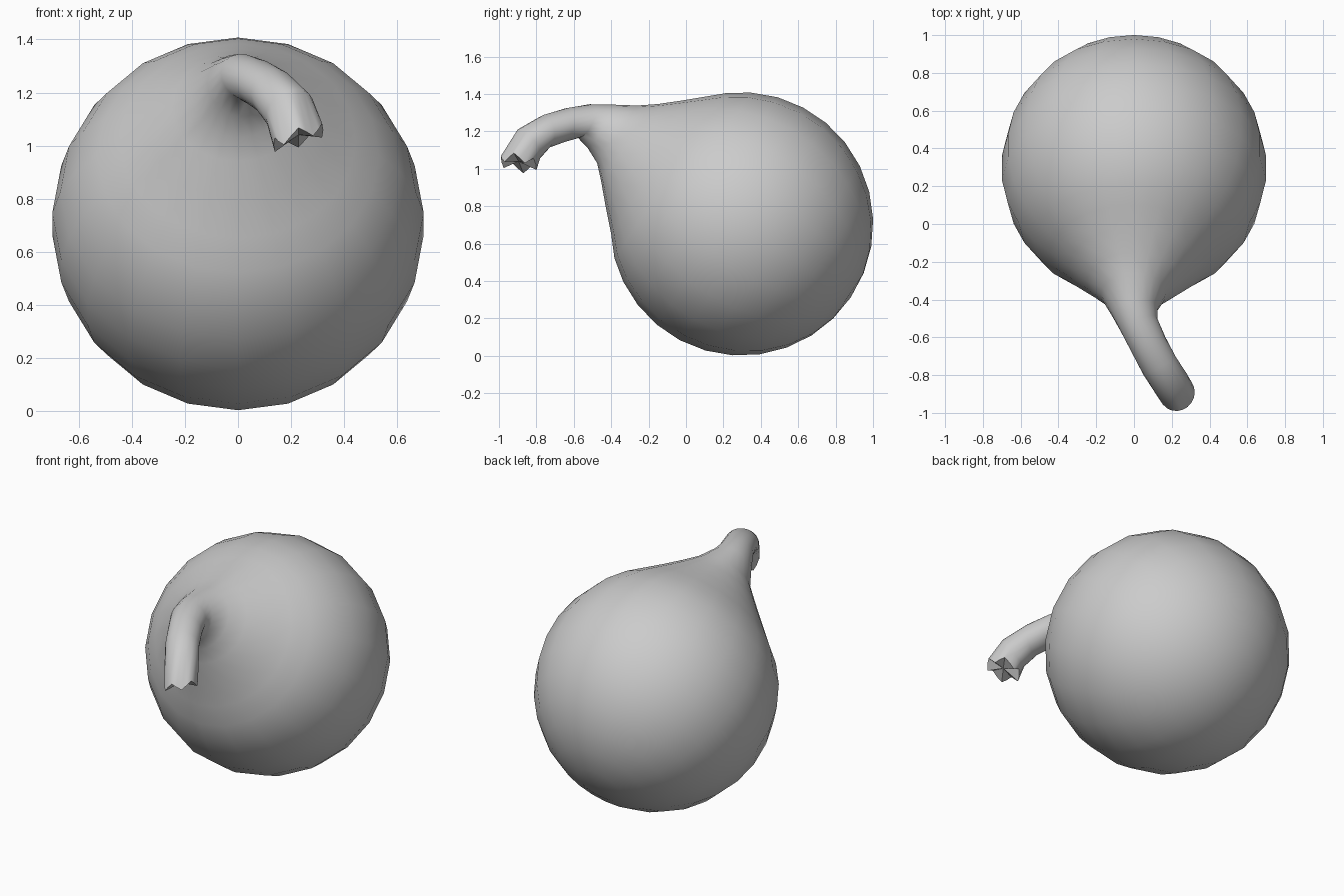
import bpy, bmesh, math
from mathutils import Vector

if "Cube" in bpy.data.objects:
    bpy.data.objects.remove(bpy.data.objects["Cube"])

N = 20
R = 0.704
C = Vector((0, 0.297, 0.705))
A = Vector((0, -0.83, 0.558)).normalized()   # body axis towards the neck
P = Vector((0, A.z, -A.y))                   # "up" across the axis

# ring = (centre, half vector to the upper edge, half width)
rings = []
for deg in (168, 156, 144, 132, 120, 108, 96, 84, 72, 60, 49):
    a = math.radians(deg)
    rings.append((C + A * R * math.cos(a), P * R * math.sin(a), R * math.sin(a)))

# neck and stem: x, upper edge (y, z), lower edge (y, z), half width
for x, ty, tz, by, bz, w in (
        (0, 0.10, 1.385, -0.40, 0.65, 0.445),
        (0, -0.02, 1.365, -0.43, 0.80, 0.345),
        (0, -0.15, 1.346, -0.455, 0.94, 0.25),
        (0, -0.26, 1.338, -0.475, 1.03, 0.175),
        (0.005, -0.40, 1.343, -0.525, 1.11, 0.122),
        (0.03, -0.50, 1.344, -0.58, 1.168, 0.103),
        (0.08, -0.63, 1.325, -0.66, 1.142, 0.098),
        (0.135, -0.76, 1.288, -0.74, 1.11, 0.098),
        (0.195, -0.90, 1.21, -0.785, 1.05, 0.098),
        (0.228, -0.99, 1.045, -0.80, 1.015, 0.098)):
    top, bot = Vector((x, ty, tz)), Vector((x, by, bz))
    rings.append(((top + bot) / 2, (top - bot) / 2, w))

bm = bmesh.new()
loops = []
for i, (c, p, w) in enumerate(rings):
    t = (rings[min(i + 1, len(rings) - 1)][0] - rings[max(i - 1, 0)][0]).normalized()
    side = p.cross(t).normalized() * w
    loop = []
    for k in range(N):
        a = 2 * math.pi * k / N
        v = c + p * math.cos(a) + side * math.sin(a)
        if i == len(rings) - 1:              # scalloped cut end of the stem
            v.z += 0.022 * math.cos(5 * a)
        loop.append(bm.verts.new(v))
    loops.append(loop)

for r0, r1 in zip(loops, loops[1:]):
    for k in range(N):
        bm.faces.new((r0[k], r0[(k + 1) % N], r1[(k + 1) % N], r1[k]))

# close the rounded back and the stem end
for loop, point in ((loops[0], C - A * R),
                    (loops[-1], rings[-1][0] + Vector((0, 0, 0.01)))):
    tip = bm.verts.new(point)
    for k in range(N):
        bm.faces.new((loop[k], loop[(k + 1) % N], tip))
bmesh.ops.recalc_face_normals(bm, faces=bm.faces)

mesh = bpy.data.meshes.new("gourd")
bm.to_mesh(mesh)
bm.free()
gourd = bpy.data.objects.new("gourd", mesh)
bpy.context.collection.objects.link(gourd)
bpy.context.view_layer.objects.active = gourd
gourd.select_set(True)
bpy.ops.object.shade_smooth_by_angle(angle=math.radians(45))
